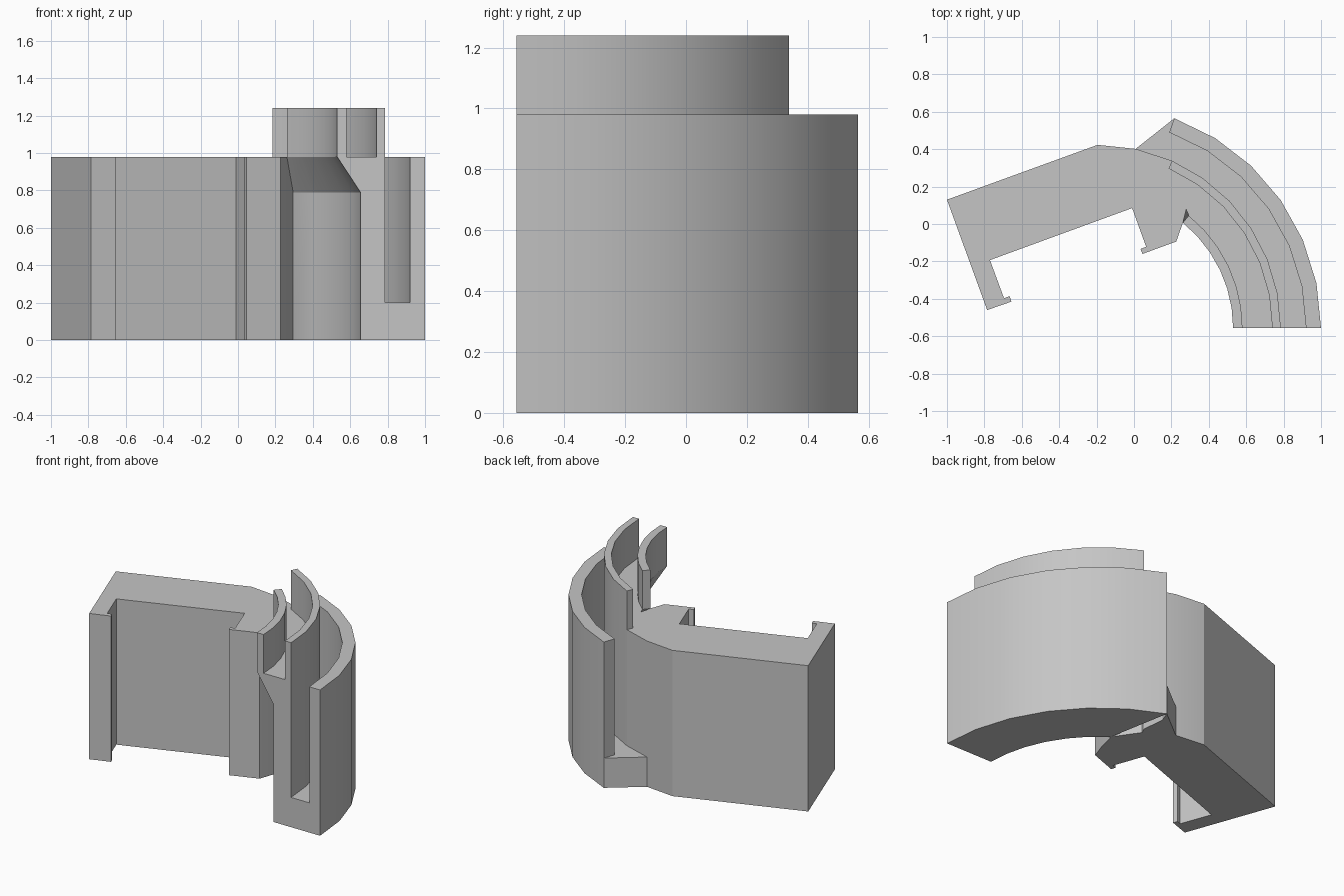
import bpy, bmesh, math

cube = bpy.data.objects.get("Cube")
if cube:
    bpy.data.objects.remove(cube)

grey = bpy.data.materials.new("light_grey")
grey.use_nodes = True
colour = (0.56, 0.56, 0.56, 1)
grey.diffuse_color = colour
grey.node_tree.nodes["Principled BSDF"].inputs["Base Color"].default_value = colour

CX, CY = -0.195, -0.557      # shared centre of all arcs
TOP, RIM, FLOOR = 0.98, 1.24, 0.2


def polar(r, degrees):
    a = math.radians(degrees)
    return CX + r * math.cos(a), CY + r * math.sin(a)


def finish(bm, name):
    bmesh.ops.recalc_face_normals(bm, faces=bm.faces)
    mesh = bpy.data.meshes.new(name)
    bm.to_mesh(mesh)
    bm.free()
    mesh.materials.append(grey)
    obj = bpy.data.objects.new(name, mesh)
    bpy.context.collection.objects.link(obj)
    bpy.ops.object.select_all(action='DESELECT')
    obj.select_set(True)
    bpy.context.view_layer.objects.active = obj
    bpy.ops.object.shade_smooth_by_angle(angle=math.radians(25))
    return obj


def prism(name, outline, height):
    bm = bmesh.new()
    low = [bm.verts.new((x, y, 0)) for x, y in outline]
    high = [bm.verts.new((x, y, height)) for x, y in outline]
    bm.faces.new(low)
    bm.faces.new(high)
    n = len(low)
    for i in range(n):
        j = (i + 1) % n
        bm.faces.new((low[i], low[j], high[j], high[i]))
    return finish(bm, name)


# Straight arm with its hooked end and the small latch block
prism("straight_arm", [
    (-1, 0.13), (-0.785, -0.46), (-0.655, -0.415), (-0.665, -0.386),
    (-0.695, -0.397), (-0.77, -0.193), (-0.01, 0.085), (0.065, -0.122),
    (0.035, -0.133), (0.045, -0.16), (0.226, -0.094),
    polar(0.725, 51), polar(0.85, 54.8),
    polar(0.935, 66), polar(0.98, 66), polar(0.98, 78), polar(0.98, 90),
], TOP)

# Curved channel: radius, height and the angle where each edge stops
section = [
    (0.85, 0, 54.8), (1.195, 0, 69.9), (1.195, TOP, 69.9), (1.115, TOP, 69.9),
    (1.115, FLOOR, 69.9), (0.98, FLOOR, 66), (0.98, RIM, 66), (0.935, RIM, 66),
    (0.935, TOP, 66), (0.775, TOP, 51), (0.775, RIM, 51), (0.725, RIM, 51),
    (0.725, TOP, 51), (0.85, 0.79, 54.8),
]
caps = [(1, 2, 3, 4), (0, 1, 4, 5), (5, 6, 7, 8),
        (0, 5, 8, 9, 12, 13), (9, 10, 11, 12)]
STEPS = 6
bm = bmesh.new()
rings = [[bm.verts.new((*polar(r, end * s / STEPS), z)) for r, z, end in section]
         for s in range(STEPS + 1)]
for a, b in zip(rings, rings[1:]):
    for i in range(len(section)):
        j = (i + 1) % len(section)
        bm.faces.new((a[i], a[j], b[j], b[i]))
for ring in (rings[0], rings[-1]):
    for cap in caps:
        bm.faces.new([ring[i] for i in cap])
finish(bm, "curved_channel")

# Low wedge closing the channel floor against the arm
prism("floor_wedge", [
    polar(0.98, 78), polar(1.195, 69.9), polar(1.115, 69.9), polar(0.98, 66),
], FLOOR)
